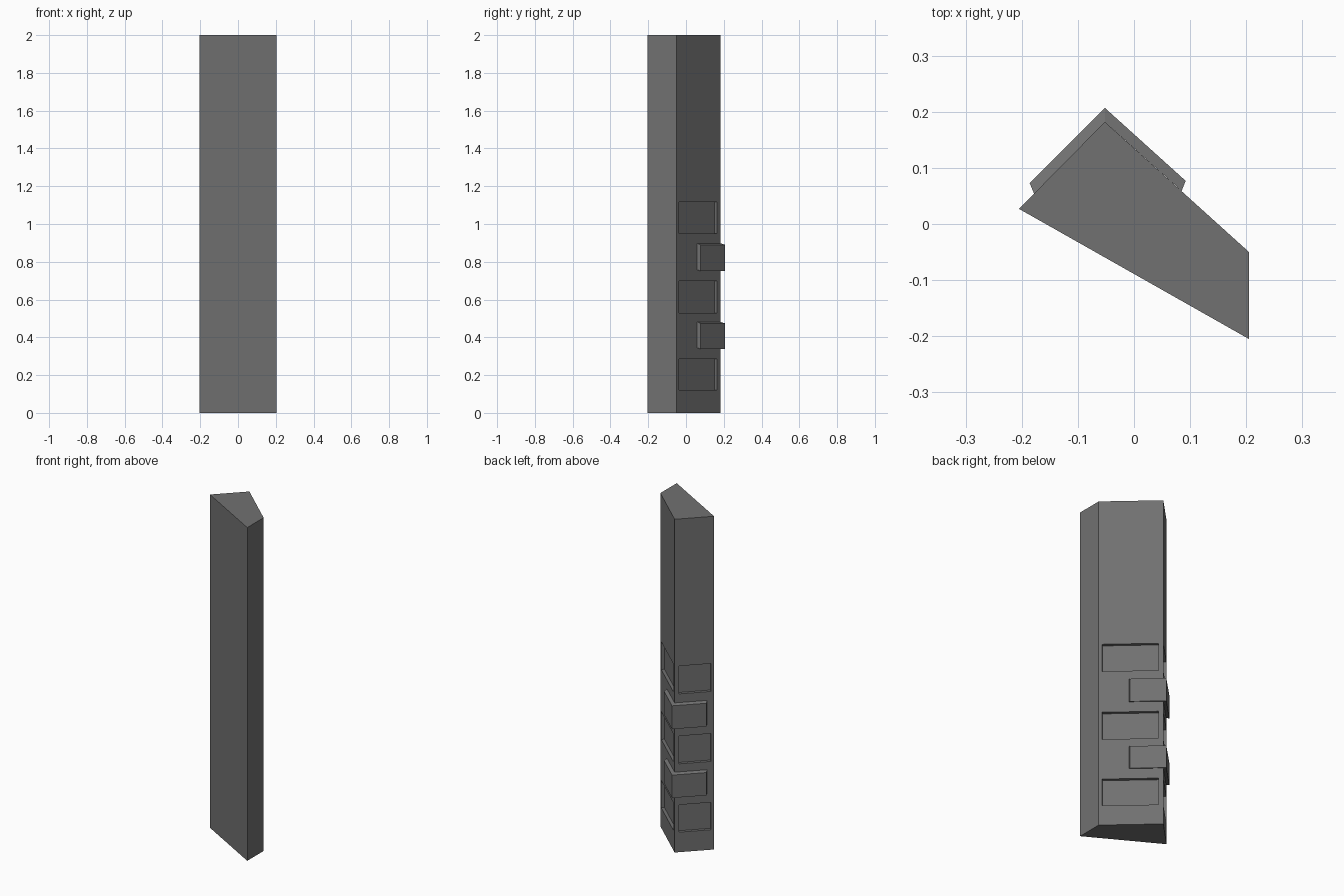
import bpy, bmesh
from mathutils import Vector

if "Cube" in bpy.data.objects:
    bpy.data.objects.remove(bpy.data.objects["Cube"])

A, B, C, D = [Vector(p) for p in ((-0.205, 0.027), (0.205, -0.205), (0.205, -0.05), (-0.052, 0.182))]
DEPTH = 0.018

# Dark grey stone
stone = bpy.data.materials.new("dark_stone")
stone.diffuse_color = (0.165, 0.165, 0.165, 1)
stone.use_nodes = True
stone.node_tree.nodes["Principled BSDF"].inputs["Base Color"].default_value = stone.diffuse_color


def prism(name, points, faces, z0, z1):
    """Extrude outline faces upwards; a point's optional third value shifts its height."""
    bm = bmesh.new()
    verts = [bm.verts.new((p[0], p[1], z0 + (p[2] if len(p) > 2 else 0))) for p in points]
    base = [bm.faces.new([verts[i] for i in f]) for f in faces]
    ext = bmesh.ops.extrude_face_region(bm, geom=base, use_keep_orig=True)
    top = [v for v in ext["geom"] if isinstance(v, bmesh.types.BMVert)]
    bmesh.ops.translate(bm, verts=top, vec=(0, 0, z1 - z0))
    bmesh.ops.recalc_face_normals(bm, faces=bm.faces[:])
    mesh = bpy.data.meshes.new(name)
    bm.to_mesh(mesh)
    bm.free()
    mesh.materials.append(stone)
    obj = bpy.data.objects.new(name, mesh)
    bpy.context.collection.objects.link(obj)
    return obj


def recess(body, start, end, f0, f1, z0, z1):
    """Cut a shallow rectangular panel into one side wall."""
    p, q = start.lerp(end, f0), start.lerp(end, f1)
    d = (end - start).normalized()
    n = Vector((-d.y, d.x))
    if n.y < 0:
        n = -n
    out, inn = n * 0.03, n * -DEPTH
    cutter = prism("panel_cutter", [p + inn, q + inn, q + out, p + out], [(0, 1, 2, 3)], z0, z1)
    cutter.hide_render = True
    mod = body.modifiers.new("panel", "BOOLEAN")
    mod.operation = "DIFFERENCE"
    mod.solver = "EXACT"
    mod.object = cutter
    bpy.context.view_layer.objects.active = body
    bpy.ops.object.modifier_apply(modifier=mod.name)
    bpy.data.objects.remove(cutter)


# Four-sided pillar with sunken panels on its two back walls
pillar = prism("pillar", [A, B, C, D], [(0, 1, 2, 3)], 0, 2)
for z0, z1 in ((0.12, 0.284), (0.53, 0.697), (0.95, 1.117)):
    recess(pillar, D, A, 0.11, 0.92, z0, z1)
    recess(pillar, D, C, 0.075, 0.945, z0, z1)

# Raised corner blocks wrapping the back edge, mitred and sloping down outwards
DROP = -0.008
block = [(-0.178, 0.054), (-0.186, 0.073, DROP), (-0.052, 0.207, DROP),
         (0.092, 0.077, DROP), (0.085, 0.059), D]
for i, (z0, z1) in enumerate(((0.345, 0.482), (0.758, 0.898))):
    prism(f"corner_block_{i + 1}", block, [(0, 1, 2, 5), (5, 2, 3, 4)], z0, z1)
